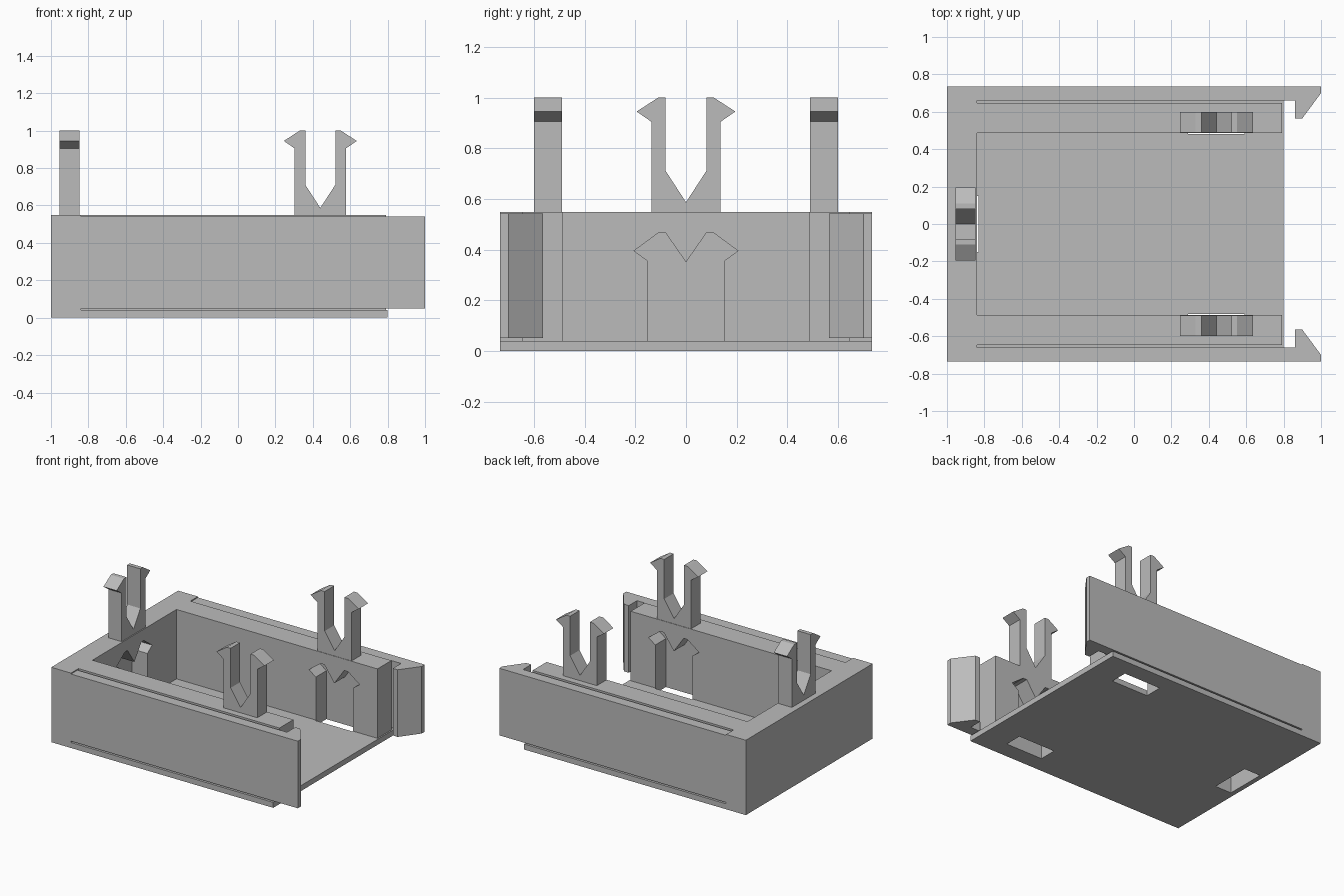
import bpy, bmesh
from mathutils import Vector

if "Cube" in bpy.data.objects:
    bpy.data.objects.remove(bpy.data.objects["Cube"], do_unlink=True)

grey = bpy.data.materials.new("plain grey")
grey.use_nodes = True
GREY = (0.5, 0.5, 0.5, 1)
grey.diffuse_color = GREY
grey.node_tree.nodes["Principled BSDF"].inputs["Base Color"].default_value = GREY


def prism(name, profile, low, high, axis):
    """Extrude a 2D profile along the given axis from low to high."""
    place = {"x": lambda a, b, t: (t, a, b),
             "y": lambda a, b, t: (a, t, b),
             "z": lambda a, b, t: (a, b, t)}[axis]
    bm = bmesh.new()
    face = bm.faces.new([bm.verts.new(place(a, b, low)) for a, b in profile])
    grown = bmesh.ops.extrude_face_region(bm, geom=[face])["geom"]
    shift = Vector(place(0, 0, high - low))
    bmesh.ops.translate(bm, vec=shift,
                        verts=[g for g in grown if isinstance(g, bmesh.types.BMVert)])
    bmesh.ops.recalc_face_normals(bm, faces=bm.faces)
    mesh = bpy.data.meshes.new(name)
    bm.to_mesh(mesh)
    bm.free()
    mesh.materials.append(grey)
    obj = bpy.data.objects.new(name, mesh)
    bpy.context.collection.objects.link(obj)
    return obj


def combine(target, tool, operation):
    """Apply a boolean and discard the tool object."""
    mod = target.modifiers.new("combine", "BOOLEAN")
    mod.operation = operation
    mod.solver = "EXACT"
    mod.object = tool
    bpy.context.view_layer.objects.active = target
    bpy.ops.object.modifier_apply(modifier=mod.name)
    bpy.data.objects.remove(tool, do_unlink=True)


def symmetric(half, centre, middle):
    """Mirror a half outline about centre, joined through the middle point."""
    right = [(centre + a, b) for a, b in half]
    left = [(centre - a, b) for a, b in reversed(half)]
    return right + [(centre, middle)] + left


BACK, INNER, OUTER, SIDE = -0.84, 0.487, 0.648, 0.735
TOP, FLOOR = 0.549, 0.04
CLIP_X = 0.44

# Tray: floor plate joined to the rear block and the two inner side walls
tray = prism("tray", [(-1, -SIDE), (0.8, -SIDE), (0.8, SIDE), (-1, SIDE)], 0, FLOOR, "z")
half = [(-1, SIDE), (BACK, SIDE), (BACK, OUTER), (0.79, OUTER), (0.79, INNER), (BACK, INNER)]
walls = prism("walls", half + [(x, -y) for x, y in reversed(half)], 0, TOP, "z")
combine(tray, walls, "UNION")

# Pockets in the walls that open through the floor
pocket = [(0.15, -0.05), (0.15, 0.355), (0.205, 0.395), (0.11, 0.465), (0.08, 0.465)]
side_pocket = symmetric(pocket, CLIP_X, 0.35)
for name, args in {
    "left_pocket": (side_pocket, 0.48, 0.61, "y"),
    "right_pocket": (side_pocket, -0.61, -0.48, "y"),
    "rear_pocket": (symmetric(pocket, 0, 0.35), -0.965, -0.832, "x"),
}.items():
    combine(tray, prism(name, *args), "DIFFERENCE")

# Flexible outer arms with hooked ends
arm = [(BACK, SIDE), (BACK, 0.66), (0.86, 0.66), (0.86, 0.565), (0.9, 0.565),
       (1, 0.70), (1, SIDE)]
for side, s in (("left", 1), ("right", -1)):
    prism(side + "_arm", [(x, s * y) for x, y in arm], 0.05, 0.542, "z")

# Split snap clips with barbed prongs
prong = [(0.137, TOP), (0.137, 0.905), (0.195, 0.945), (0.11, 1), (0.08, 1), (0.08, 0.71)]
side_clip = symmetric(prong, CLIP_X, 0.587)
prism("left_clip", side_clip, 0.49, 0.60, "y")
prism("right_clip", side_clip, -0.60, -0.49, "y")
prism("rear_clip", symmetric(prong, 0, 0.587), -0.955, -0.848, "x")
